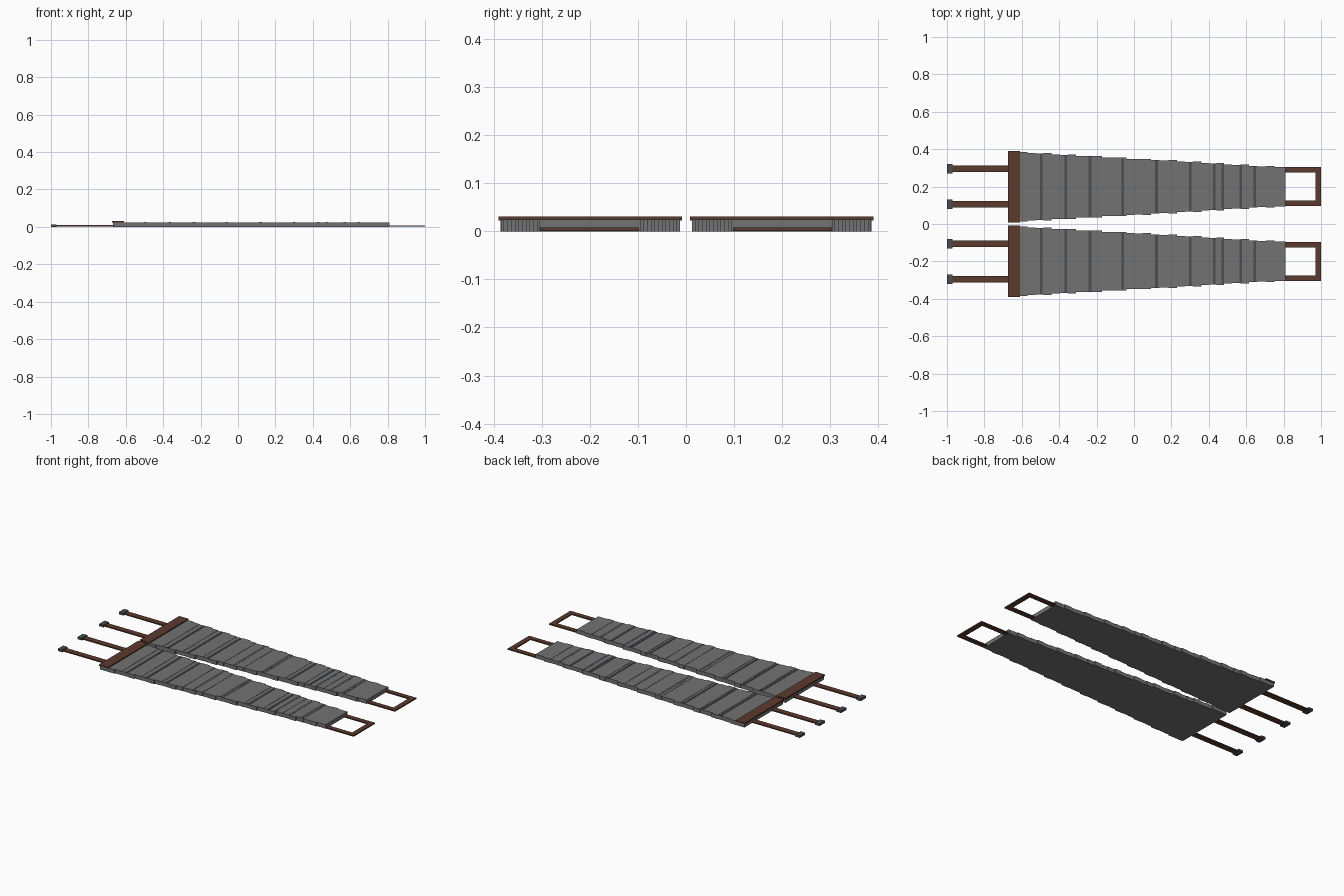
import bpy, bmesh

if "Cube" in bpy.data.objects:
    bpy.data.objects.remove(bpy.data.objects["Cube"])

def material(name, rgb):
    m = bpy.data.materials.new(name)
    m.diffuse_color = (*rgb, 1)
    m.use_nodes = True
    m.node_tree.nodes["Principled BSDF"].inputs["Base Color"].default_value = m.diffuse_color
    return m

STEEL = material("grey_steel", (0.17, 0.17, 0.17))
DARK = material("dark_steel", (0.068, 0.075, 0.085))
LEATHER = material("brown_leather", (0.105, 0.042, 0.026))

def boxes(name, mat, items):
    """One object from boxes given as (x0, x1, y0, y1, z0, z1)."""
    bm = bmesh.new()
    for x0, x1, y0, y1, z0, z1 in items:
        v = [bm.verts.new((x, y, z)) for z in (z0, z1)
             for x, y in ((x0, y0), (x1, y0), (x1, y1), (x0, y1))]
        for f in ((3, 2, 1, 0), (4, 5, 6, 7), (0, 1, 5, 4),
                  (1, 2, 6, 5), (2, 3, 7, 6), (3, 0, 4, 7)):
            bm.faces.new([v[i] for i in f])
    me = bpy.data.meshes.new(name)
    bm.to_mesh(me)
    bm.free()
    me.materials.append(mat)
    ob = bpy.data.objects.new(name, me)
    bpy.context.collection.objects.link(ob)

MID = 0.199  # centre line of each guard

def half_width(x):
    return 0.188 + (0.104 - 0.188) * (x + 0.63) / 1.44

# Stepped edges of the tapering plates, and the dark gaps between slats
STEPS = [-0.64, -0.57, -0.44, -0.31, -0.17, -0.04, 0.09,
         0.23, 0.36, 0.48, 0.615, 0.75, 0.81]
GAPS = [-0.495, -0.365, -0.235, -0.06, 0.12, 0.30, 0.43, 0.475, 0.57, 0.645]

for side, s in (("left", 1), ("right", -1)):
    def box(x0, x1, y, h, z0, z1):
        return (x0, x1, s * y - h, s * y + h, z0, z1)

    # Stepped plates, each cut into three slats of slightly varied height
    slats = []
    for a, b in zip(STEPS, STEPS[1:]):
        n = 3 if b - a > 0.1 else 1
        h = half_width((a + b) / 2)
        for k in range(n):
            x0, x1 = a + (b - a) * k / n, a + (b - a) * (k + 1) / n
            slats.append(box(x0, x1, MID, h - 0.002 * (k % 2), 0,
                             0.0245 - 0.0015 * (k % 2)))
    boxes(side + "_plates", STEEL, slats)

    # Thin dark strips marking the seams
    boxes(side + "_seams", DARK,
          [box(x - 0.007, x + 0.007, MID, half_width(x) - 0.004, 0.02, 0.0252)
           for x in GAPS])

    # Leather trim on the wide end
    boxes(side + "_trim", LEATHER, [box(-0.673, -0.61, MID, 0.191, 0.0225, 0.031)])

    # Plate edge below the trim
    boxes(side + "_end_plate", STEEL, [box(-0.668, -0.638, MID, 0.187, 0, 0.0225)])

    # Straps and their metal tips
    ys = (0.105, 0.296)
    boxes(side + "_straps", LEATHER,
          [box(-0.985, -0.6, y, 0.018, 0.002, 0.009) for y in ys])
    boxes(side + "_strap_tips", DARK,
          [box(-1.0, -0.97, y, 0.0255, 0, 0.014) for y in ys])

    # Loop on the narrow end
    boxes(side + "_loop", LEATHER,
          [box(0.78, 0.97, y, 0.0145, 0.001, 0.0085) for y in (0.112, 0.29)]
          + [box(0.97, 1.0, 0.201, 0.1035, 0.001, 0.0085)])
